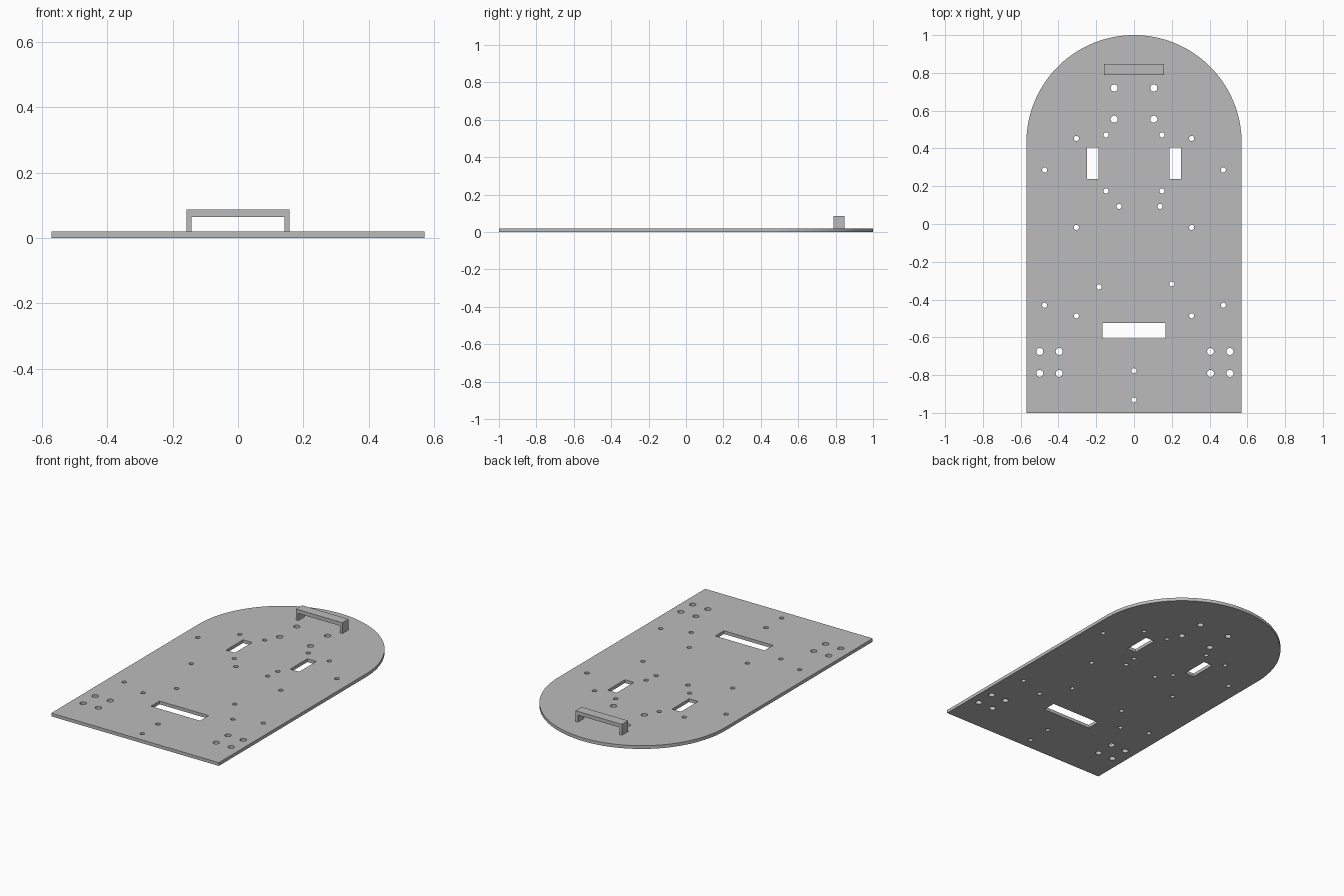
import bpy, bmesh
from math import sin, cos, pi
from mathutils import Vector

cube = bpy.data.objects.get("Cube")
if cube:
    bpy.data.objects.remove(cube, do_unlink=True)

GREY = (0.5, 0.5, 0.5, 1)
grey = bpy.data.materials.new("light grey")
grey.use_nodes = True
grey.diffuse_color = GREY
grey.node_tree.nodes["Principled BSDF"].inputs["Base Color"].default_value = GREY


def arc(x, y, r, start, end, n):
    return [(x + r * cos(start + (end - start) * i / n),
             y + r * sin(start + (end - start) * i / n)) for i in range(n + 1)]


def circle(x, y, r):
    return arc(x, y, r, 0, 2 * pi, 24)[:-1]


def rect(x0, x1, y0, y1):
    return [(x0, y0), (x1, y0), (x1, y1), (x0, y1)]


def extruded(name, loops, to_3d, push):
    """Fill the outlines (first is outer, others are holes) and extrude them."""
    bm = bmesh.new()
    for loop in loops:
        verts = [bm.verts.new(to_3d(*p)) for p in loop]
        for a, b in zip(verts, verts[1:] + verts[:1]):
            bm.edges.new((a, b))
    bmesh.ops.triangle_fill(bm, edges=bm.edges[:], use_beauty=True)
    ext = bmesh.ops.extrude_face_region(bm, geom=bm.faces[:], use_keep_orig=True)
    moved = [g for g in ext["geom"] if isinstance(g, bmesh.types.BMVert)]
    bmesh.ops.translate(bm, verts=moved, vec=Vector(push))
    bmesh.ops.recalc_face_normals(bm, faces=bm.faces[:])
    mesh = bpy.data.meshes.new(name)
    bm.to_mesh(mesh)
    bm.free()
    mesh.materials.append(grey)
    obj = bpy.data.objects.new(name, mesh)
    bpy.context.collection.objects.link(obj)
    return obj


HALF_W, THICK = 0.57, 0.02
BIG, SMALL = 0.0185, 0.0135

# Plate outline: square front, half-round back
outline = [(-HALF_W, -1), (HALF_W, -1)] + arc(0, 1 - HALF_W, HALF_W, 0, pi, 64)

# Slots
slots = [rect(-0.167, 0.167, -0.607, -0.524),
         rect(0.188, 0.249, 0.238, 0.405),
         rect(-0.249, -0.188, 0.238, 0.405)]

# Screw holes: mirrored pairs, then single ones
holes = []
for s in (-1, 1):
    holes += [circle(s * 0.105, y, BIG) for y in (0.72, 0.555)]
    holes += [circle(s * 0.305, y, SMALL) for y in (0.453, -0.018, -0.486)]
    holes += [circle(s * 0.148, y, SMALL) for y in (0.472, 0.175)]
    holes += [circle(s * 0.473, y, SMALL) for y in (0.286, -0.43)]
for x in (-0.499, -0.396, 0.405, 0.508):
    holes += [circle(x, y, BIG) for y in (-0.675, -0.791)]
for x, y in [(-0.079, 0.093), (0.138, 0.093), (-0.185, -0.333),
             (0.2, -0.317), (0, -0.777), (0, -0.931)]:
    holes.append(circle(x, y, SMALL))

plate = extruded("base_plate", [outline] + slots + holes,
                 lambda x, y: (x, y, 0), (0, 0, THICK))
for poly in plate.data.polygons:
    poly.use_smooth = False

# Bracket: an upside-down U standing on the plate
W, LEG, TOP, UNDER = 0.158, 0.016, 0.087, 0.064
profile = [(-W, THICK), (-W + LEG, THICK), (-W + LEG, UNDER), (W - LEG, UNDER),
           (W - LEG, THICK), (W, THICK), (W, TOP), (-W, TOP)]
extruded("bracket", [profile], lambda x, z: (x, 0.788, z), (0, 0.06, 0))
